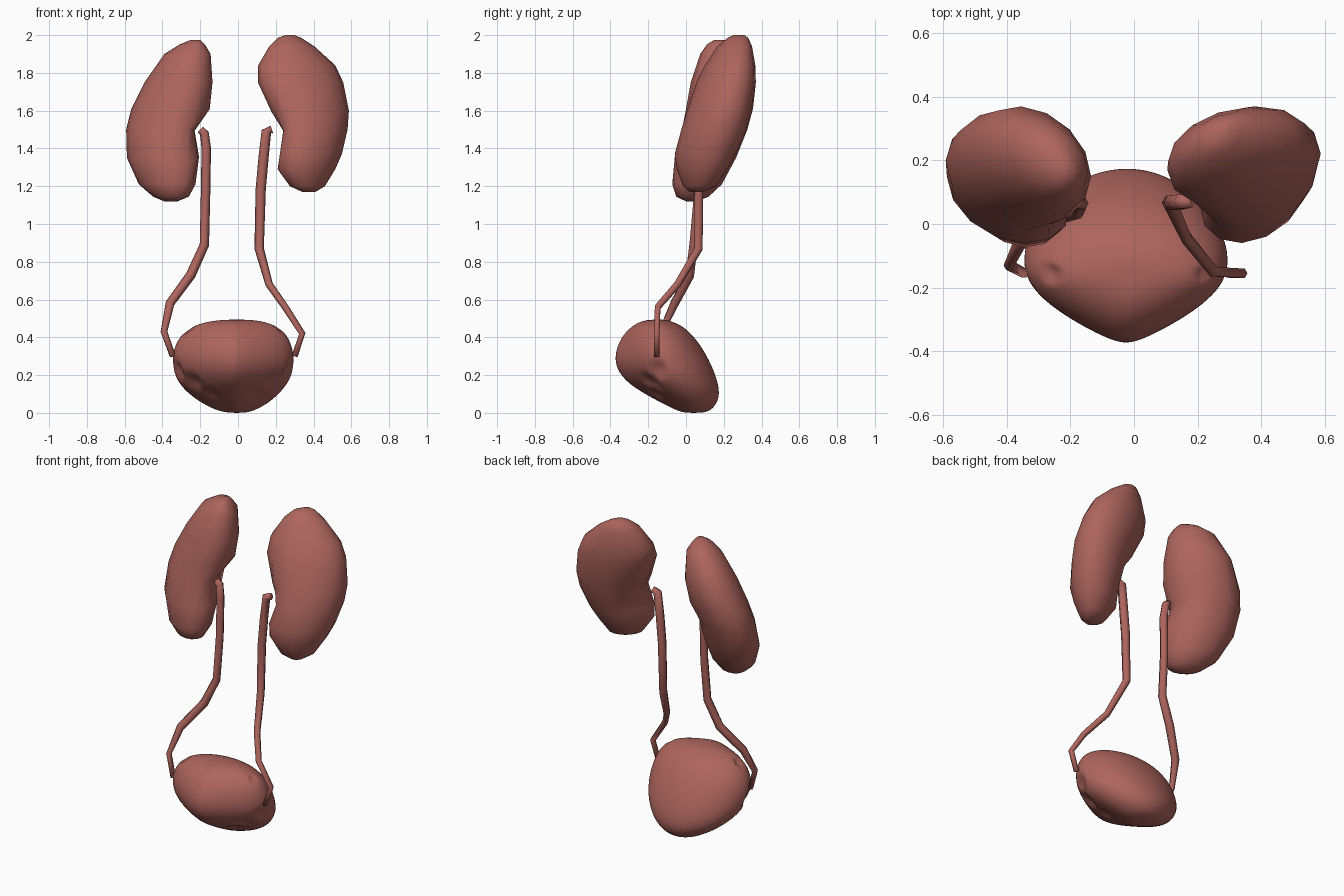
import bpy, bmesh, math
from mathutils import Vector

if "Cube" in bpy.data.objects:
    bpy.data.objects.remove(bpy.data.objects["Cube"])

mat = bpy.data.materials.new("tissue")
mat.diffuse_color = (0.42, 0.13, 0.11, 1)
mat.use_nodes = True
mat.node_tree.nodes["Principled BSDF"].inputs["Base Color"].default_value = mat.diffuse_color


def finish(name, bm):
    bmesh.ops.recalc_face_normals(bm, faces=bm.faces)
    me = bpy.data.meshes.new(name)
    bm.to_mesh(me)
    bm.free()
    for p in me.polygons:
        p.use_smooth = True
    me.materials.append(mat)
    ob = bpy.data.objects.new(name, me)
    bpy.context.collection.objects.link(ob)
    return ob


def skin(bm, rings):
    """Join closed rings of points with quads and cap both ends."""
    rows = [[bm.verts.new(p) for p in r] for r in rings]
    n = len(rows[0])
    for a, b in zip(rows, rows[1:]):
        for i in range(n):
            j = (i + 1) % n
            bm.faces.new((a[i], a[j], b[j], b[i]))
    bm.faces.new(rows[0])
    bm.faces.new(rows[-1])


def section(z, x0, x1, y0, y1, n, skew=90, point=0.0):
    """Skewed ellipse filling the given extents, optionally pointed at the front."""
    out = []
    for k in range(n):
        t = 2 * math.pi * k / n
        s = math.cos(t - math.radians(skew))
        x = math.cos(t) * (1 - point * min(0, s) ** 2)
        out.append(((x0 + x1) / 2 + (x1 - x0) / 2 * x,
                    (y0 + y1) / 2 + (y1 - y0) / 2 * s, z))
    return out


def dent(ob, centre, r, depth, core):
    """Push the surface near a point towards the core."""
    for v in ob.data.vertices:
        d = (v.co - Vector(centre)).length
        if d < r:
            v.co += (Vector(core) - v.co).normalized() * depth * (1 - (d / r) ** 2)


def kidney(name, rows, skew, side):
    bm = bmesh.new()
    skin(bm, [section(*r, 14, skew) for r in rows])
    ob = finish(name, bm)
    dent(ob, (side * .2, .12, 1.47), .16, .05, (side * .4, .17, 1.47))  # hilum


# Kidneys: z, x extents, y extents
kidney("left_kidney", [
    (1.12, -.39, -.32, 0, .06), (1.145, -.45, -.26, -.052, .12),
    (1.21, -.525, -.225, -.073, .19), (1.35, -.588, -.195, -.06, .265),
    (1.5, -.592, -.185, -.022, .325), (1.61, -.565, -.145, 0, .355),
    (1.75, -.495, -.135, .025, .37), (1.9, -.39, -.145, .075, .32),
    (1.95, -.31, -.175, .11, .26), (1.975, -.25, -.2, .15, .2)], 106, -1)
kidney("right_kidney", [
    (1.17, .34, .41, .02, .09), (1.2, .275, .46, -.015, .16),
    (1.29, .21, .515, -.05, .22), (1.37, .205, .55, -.06, .265),
    (1.5, .195, .58, -.025, .32), (1.6, .165, .587, .005, .345),
    (1.75, .105, .557, .055, .37), (1.84, .107, .515, .1, .367),
    (1.94, .165, .405, .165, .35), (1.985, .21, .335, .22, .33),
    (2.0, .25, .3, .25, .31)], 74, 1)


# Ureters: tapering six-sided tubes
def ureter(name, pts):
    P = [Vector(p[:3]) for p in pts]
    rings = []
    for i, p in enumerate(P):
        d = (P[min(i + 1, len(P) - 1)] - P[max(i - 1, 0)]).normalized()
        u = d.cross(Vector((0, 1, 0))).normalized()
        v = d.cross(u)
        r = pts[i][3]
        rings.append([p + r * (u * math.cos(k * math.pi / 3) + v * math.sin(k * math.pi / 3))
                      for k in range(6)])
    bm = bmesh.new()
    skin(bm, rings)
    finish(name, bm)


ureter("left_ureter", [
    (-.2, .07, 1.5, .02), (-.178, .07, 1.48, .024), (-.168, .065, 1.4, .025),
    (-.172, .063, 1.15, .025), (-.178, .04, .89, .025), (-.25, .02, .73, .026),
    (-.36, -.06, .58, .024), (-.392, -.13, .43, .018), (-.345, -.155, .3, .016)])
ureter("right_ureter", [
    (.18, .07, 1.5, .022), (.15, .07, 1.49, .026), (.135, .067, 1.35, .027),
    (.12, .067, 1.18, .027), (.112, .067, .87, .025), (.165, -.045, .68, .02),
    (.25, -.15, .56, .018), (.34, -.155, .42, .017), (.3, -.155, .3, .016)])

# Bladder: tilted body, pointed at the front
bm = bmesh.new()
skin(bm, [section(*r, 24, 90, .55) for r in [
    (.0, -.04, .03, 0, .08), (.01, -.11, .085, -.045, .13),
    (.05, -.19, .16, -.125, .165), (.1, -.265, .22, -.22, .18),
    (.17, -.33, .28, -.33, .17), (.26, -.355, .305, -.383, .135),
    (.35, -.345, .293, -.37, .085), (.42, -.3, .26, -.33, .03),
    (.465, -.235, .2, -.28, -.025), (.488, -.14, .12, -.23, -.085),
    (.494, -.05, .04, -.18, -.12)]])
bladder = finish("bladder", bm)
sub = bladder.modifiers.new("smooth", 'SUBSURF')
sub.levels = 2
bpy.context.view_layer.objects.active = bladder
bladder.select_set(True)
bpy.ops.object.modifier_apply(modifier="smooth")

# Ureter openings and side creases pressed into the bladder
for side in (-1, 1):
    for x, y, z, r, depth in [(.225, -.155, .42, .04, .03), (.3, -.15, .23, .06, .025),
                              (.22, -.19, .16, .07, .025), (.13, -.16, .09, .06, .015)]:
        dent(bladder, (-.025 + side * x, y, z), r, depth, (-.025, -.1, .25))
